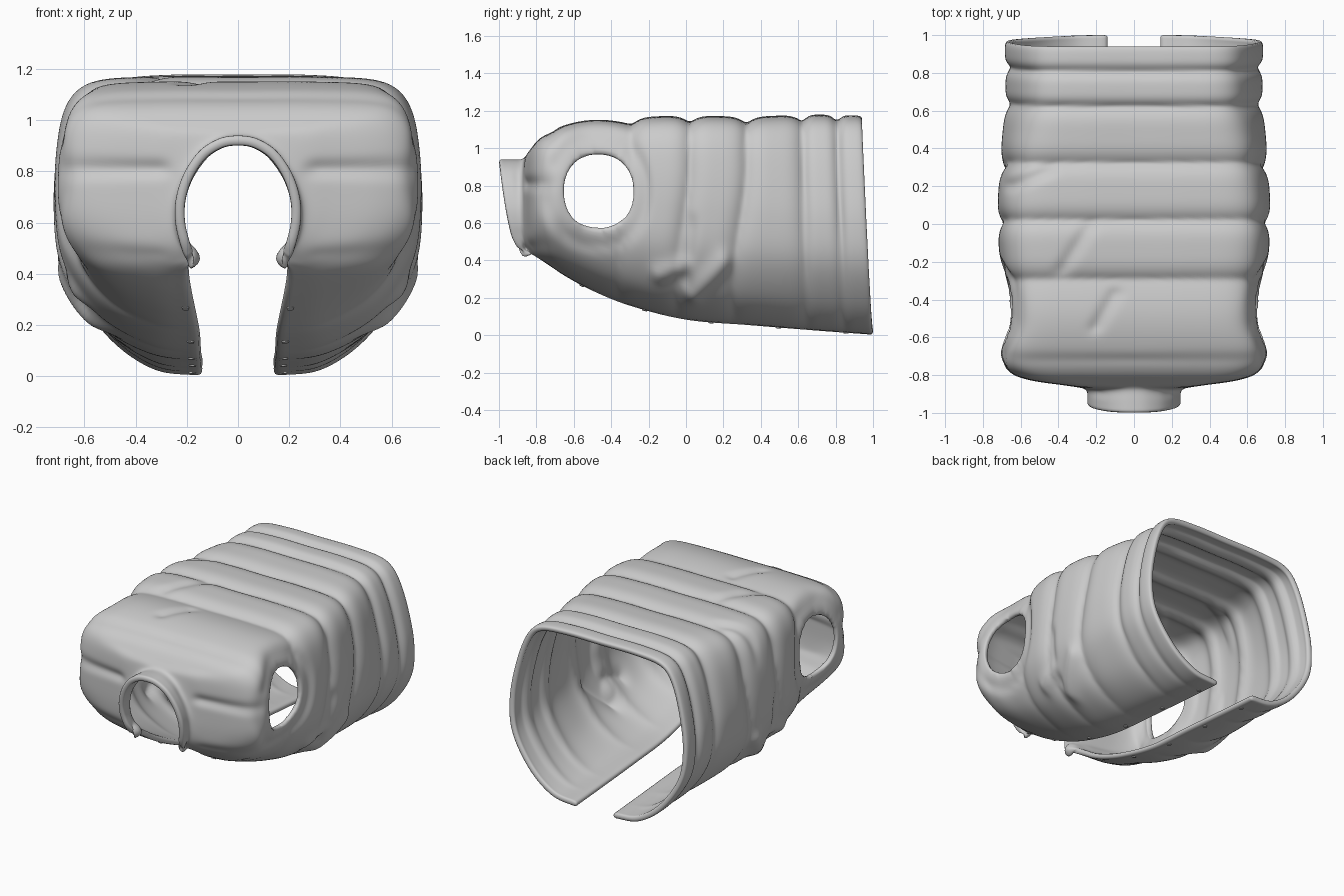
import bpy, bmesh, math
from mathutils import Vector

if "Cube" in bpy.data.objects:
    bpy.data.objects.remove(bpy.data.objects["Cube"])

ROWS, COLS = 112, 100


def catmull(a, b, c, d, t):
    return 0.5 * (2 * b + (c - a) * t + (2 * a - 5 * b + 4 * c - d) * t * t
                  + (3 * b - a - 3 * c + d) * t ** 3)


def smooth_path(pts, n, sub=12):
    """Spline through pts, resampled to n + 1 evenly spaced points."""
    p = [2 * pts[0] - pts[1]] + pts + [2 * pts[-1] - pts[-2]]
    dense = [catmull(*p[i:i + 4], k / sub) for i in range(len(pts) - 1) for k in range(sub)]
    dense.append(pts[-1])
    acc = [0.0]
    for a, b in zip(dense, dense[1:]):
        acc.append(acc[-1] + (b - a).length)
    out, j = [], 0
    for k in range(n + 1):
        s = acc[-1] * k / n
        while j < len(dense) - 2 and acc[j + 1] < s:
            j += 1
        out.append(dense[j].lerp(dense[j + 1], (s - acc[j]) / max(acc[j + 1] - acc[j], 1e-9)))
    return out


def smoothstep(a, b, v):
    v = min(max((v - a) / (b - a), 0), 1)
    return v * v * (3 - 2 * v)


def gauss(d, w):
    return math.exp(-(d / w) ** 2)


def seg_dist(u, v, s):
    p, a, b = Vector((u, v)), Vector(s[:2]), Vector(s[2:])
    t = min(max((p - a).dot(b - a) / (b - a).length_squared, 0), 1)
    return (p - a.lerp(b, t)).length


def mirrored(half):
    return [Vector((-p.x, p.y, p.z)) for p in reversed(half[1:])] + half


# Half cross-sections (top centre to front opening) as fractions of width and height
CHEST = [(0, 1), (.45, 1), (.8, .985), (.93, .92), (.985, .77), (1, .56), (.97, .34), (.8, .15), (.5, .03)]
HEM = [(0, 1), (.4, 1), (.71, .98), (.84, .9), (.94, .73), (1, .52), (.97, .33), (.77, .145), (.5, .025)]
# y, top, bottom, half width, opening half width
BODY = [(1, 1.135, 0, .65, .14), (.7, 1.14, .022, .645, .14), (.35, 1.13, .05, .67, .14),
        (0, 1.135, .08, .685, .145), (-.3, 1.125, .155, .66, .15), (-.5, 1.115, .235, .65, .165),
        (-.64, 1.085, .31, .675, .18), (-.73, 1.04, .37, .672, .19), (-.80, .99, .415, .54, .195),
        (-.85, .955, .445, .34, .2)]
# Neck outline
NECK = [(0, .94), (.07, .93), (.14, .89), (.19, .83), (.225, .76), (.245, .68),
        (.245, .6), (.23, .53), (.215, .48), (.2, .45)]

sections = []
for y, top, bot, w, edge in BODY:
    k = smoothstep(0, .85, y)
    shape = [Vector(a).lerp(Vector(b), k) for a, b in zip(CHEST, HEM)]
    half = [Vector((w * s.x, y, bot + s.y * (top - bot))) for s in shape] + [Vector((edge, y, bot))]
    for p in half:   # hem leans forward toward the back panel
        p.y -= .055 * smoothstep(.2, 1, y) * p.z / 1.14
    sections.append(mirrored(half))
for depth, grow in ((0, .03), (.5, 0), (1, 0)):
    sections.append(mirrored([Vector((x * (1 + grow * smoothstep(.5, .65, z)),
                                      -.875 - .125 * depth * ((z - .43) / .511) ** .45,
                                      z + .015 * depth * smoothstep(.52, .45, z))) for x, z in NECK]))
sections = [smooth_path(s, COLS) for s in sections]
columns = [smooth_path([s[c] for s in sections], ROWS) for c in range(COLS + 1)]

# Quilted shell surface
bm = bmesh.new()
grid = [[bm.verts.new(p) for p in col] for col in columns]
for c in range(COLS):
    for r in range(ROWS):
        bm.faces.new((grid[c][r], grid[c + 1][r], grid[c + 1][r + 1], grid[c][r + 1]))
bm.normal_update()
if grid[COLS // 2][ROWS // 3].normal.z < 0:
    bmesh.ops.reverse_faces(bm, faces=bm.faces[:])
bm.normal_update()

SEAMS = [1.02, .85, .65, .325, .02, -.29, -1.1]
POCKET = [((.04, .24, .2, .4), .035, .045), ((-.14, .34, 0, .38), .03, .04), ((.0, .3, .03, .6), -.02, .03)]
WRINKLES = [((-.38, -.24, -.24, -.02), -.02, .03), ((-.2, -.54, -.1, -.37), -.02, .03),
            ((-.62, .2, -.45, .28), -.02, .03)]


def arm_radius(p):
    return (abs((p.y + .467) / .182) ** 2.2 + abs((p.z - .77) / .198) ** 2.2) ** (1 / 2.2)


moves = {}
for c, col in enumerate(grid):
    rim = smoothstep(0, .12, min(c, COLS - c) / COLS)
    for v in col:
        p, d = v.co, 0
        ys = p.y + .05 * smoothstep(.2, 1, p.y) * p.z / 1.14 + .07 * smoothstep(.9, .3, p.z) * smoothstep(.6, .3, p.y)
        for hi, lo in zip(SEAMS, SEAMS[1:]):
            if lo <= ys <= hi:
                u = 2 * (ys - lo) / (hi - lo) - 1
                d = .038 * (1 - abs(u) ** 3.5) * (.45 + .55 * smoothstep(.15, .7, p.z))
        d *= smoothstep(-.89, -.76, p.y)     # flat collar
        side = abs(p.x) > .42
        if side and p.y < 0:
            r = arm_radius(p)
            d = d * (.3 + .7 * smoothstep(1.1, 1.7, r)) + .012 * gauss(r - 1.1, .2) - .01 * gauss(r - 1.45, .12)
        if p.y < -.66 and abs(p.x) > .23:      # shoulder seams
            k = smoothstep(-.66, -.8, p.y) * smoothstep(.23, .32, abs(p.x))
            d -= k * (.02 * gauss(p.z - .81, .03) + .012 * gauss(p.z - .44 - .1 * abs(p.x), .03))
        if side and p.z < .7:
            d += sum(a * gauss(seg_dist(p.y, p.z, s), w) for s, a, w in POCKET)
        if p.z > .9:
            d += sum(a * gauss(seg_dist(p.x, p.y, s), w) for s, a, w in WRINKLES)
            d -= .007 * gauss(p.y + .7, .025)  # yoke seam
        moves[v] = v.normal * d * rim
for v, m in moves.items():
    v.co += m
snaps = [(grid[1][r].co.copy(), grid[1][r].normal.copy()) for r in range(8, 90, 20)]

# Armholes: remove faces inside the oval and fit the edge to it
gone = []
for f in bm.faces:
    p = f.calc_center_median()
    if abs(p.x) > .35 and p.y > -.7 and arm_radius(p) < 1:
        gone.append(f)
bmesh.ops.delete(bm, geom=gone, context='FACES')
for v in bm.verts:
    if v.is_boundary and abs(v.co.x) > .35 and -.75 < v.co.y < -.2 and .5 < v.co.z < 1.05:
        r = arm_radius(v.co)
        v.co.y = -.467 + (v.co.y + .467) / r
        v.co.z = .77 + (v.co.z - .77) / r
for f in bm.faces:
    f.smooth = True
mesh = bpy.data.meshes.new("padded_vest")
bm.to_mesh(mesh)
bm.free()
vest = bpy.data.objects.new("padded_vest", mesh)
bpy.context.collection.objects.link(vest)
solid = vest.modifiers.new("thickness", 'SOLIDIFY')
solid.thickness, solid.offset = .038, -1
sub = vest.modifiers.new("soften", 'SUBSURF')
sub.levels = sub.render_levels = 1

# Snap fasteners along both front edges
for i, (p, n) in enumerate(snaps):
    for s in (1, -1):
        pos, nor = Vector((s * p.x, p.y, p.z)), Vector((s * n.x, n.y, n.z))
        bpy.ops.mesh.primitive_cylinder_add(vertices=16, radius=.014, depth=.01, location=pos,
                                            rotation=nor.to_track_quat('Z', 'Y').to_euler())
        bpy.context.object.name = f"snap_{i}_{'left' if s > 0 else 'right'}"
        bpy.ops.object.shade_smooth_by_angle()
